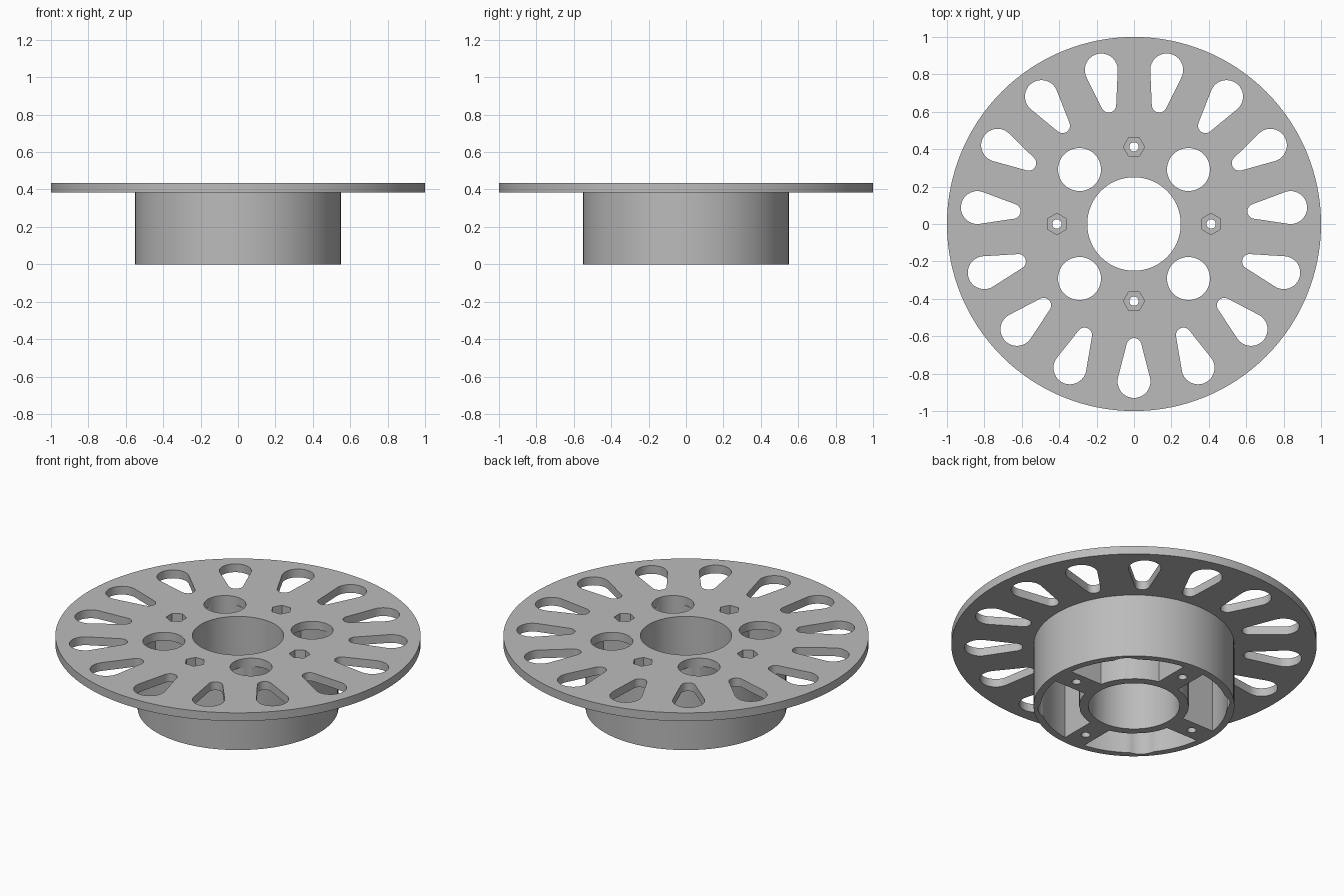
import bpy
from math import sin, cos, asin, pi, radians

cube = bpy.data.objects.get("Cube")
if cube:
    bpy.data.objects.remove(cube, do_unlink=True)

PLATE_BOTTOM, TOP = 0.385, 0.435
HUB_RADIUS, WALL_INNER, RING_OUTER = 0.55, 0.51, 0.30
SPOKE_HALF = 0.068
BOLT_CIRCLE = 0.412


def arc(r, start, end, n, cx=0.0, cy=0.0):
    """Points from angle start to angle end, both included."""
    return [(cx + r * cos(start + (end - start) * i / n),
             cy + r * sin(start + (end - start) * i / n)) for i in range(n + 1)]


def circle(r, n, cx=0.0, cy=0.0):
    return arc(r, 0, 2 * pi, n, cx, cy)[:-1]


def turn(points, a):
    return [(x * cos(a) - y * sin(a), x * sin(a) + y * cos(a)) for x, y in points]


def prisms(name, outlines, z0, z1):
    """One object holding a straight prism for each counter-clockwise outline."""
    verts, faces = [], []
    for pts in outlines:
        b, n = len(verts), len(pts)
        verts += [(x, y, z0) for x, y in pts] + [(x, y, z1) for x, y in pts]
        faces.append([b + i for i in reversed(range(n))])
        faces.append([b + n + i for i in range(n)])
        for i in range(n):
            j = (i + 1) % n
            faces.append([b + i, b + j, b + n + j, b + n + i])
    mesh = bpy.data.meshes.new(name)
    mesh.from_pydata(verts, [], faces)
    obj = bpy.data.objects.new(name, mesh)
    bpy.context.scene.collection.objects.link(obj)
    return obj


def combine(target, tool, operation):
    """Apply a boolean, then drop the tool object."""
    mod = target.modifiers.new("cut", 'BOOLEAN')
    mod.operation, mod.solver, mod.object = operation, 'EXACT', tool
    bpy.context.view_layer.objects.active = target
    bpy.ops.object.modifier_apply(modifier=mod.name)
    bpy.data.objects.remove(tool, do_unlink=True)


# Tapered slot along +x: a large outer arc joined to a small inner arc
outer_c, outer_r, inner_c, inner_r = 0.842, 0.088, 0.65, 0.04
lean = pi / 2 + asin((outer_r - inner_r) / (outer_c - inner_c))
slot = (arc(outer_r, -lean, lean, 24, outer_c)
        + arc(inner_r, lean, 2 * pi - lean, 12, inner_c))

# Hub pocket filling one quadrant between two spokes
a_out, a_in = asin(SPOKE_HALF / WALL_INNER), asin(SPOKE_HALF / RING_OUTER)
pocket = (arc(WALL_INNER, a_out, pi / 2 - a_out, 20)
          + arc(RING_OUTER, pi / 2 - a_in, a_in, 14))

quarters = [i * pi / 2 for i in range(4)]
slots = [turn(slot, -pi / 2 + radians(24) * i) for i in range(15)]
pockets = [turn(pocket, a) for a in quarters]
round_holes = [turn(circle(0.115, 48, BOLT_CIRCLE), a + pi / 4) for a in quarters]
bolt_holes = [turn(circle(0.025, 24, BOLT_CIRCLE), a) for a in quarters]
hexagon = [(x + BOLT_CIRCLE, y) for x, y in turn(circle(0.057, 6), pi / 2)]
nut_recesses = [turn(hexagon, a) for a in quarters]

# Flanged body: wide plate on a hollow hub
body = prisms("flanged_hub", [circle(1.0, 128)], PLATE_BOTTOM, TOP)
combine(body, prisms("hub", [circle(HUB_RADIUS, 96)], 0, PLATE_BOTTOM + 0.02), 'UNION')
combine(body, prisms("pocket_cutter", pockets, -0.1, PLATE_BOTTOM), 'DIFFERENCE')
combine(body, prisms("hole_cutter", [circle(0.25, 72)] + slots + round_holes + bolt_holes,
                     -0.2, TOP + 0.2), 'DIFFERENCE')
combine(body, prisms("nut_cutter", nut_recesses, TOP - 0.1, TOP + 0.1), 'DIFFERENCE')

# Plain grey finish
grey = bpy.data.materials.new("plain_grey")
grey.use_nodes = True
colour = (0.5, 0.5, 0.5, 1)
grey.diffuse_color = colour
grey.node_tree.nodes["Principled BSDF"].inputs["Base Color"].default_value = colour
body.data.materials.clear()
body.data.materials.append(grey)
for poly in body.data.polygons:
    poly.material_index = 0

bpy.ops.object.select_all(action='DESELECT')
body.select_set(True)
bpy.context.view_layer.objects.active = body
bpy.ops.object.shade_smooth_by_angle(angle=radians(30))
